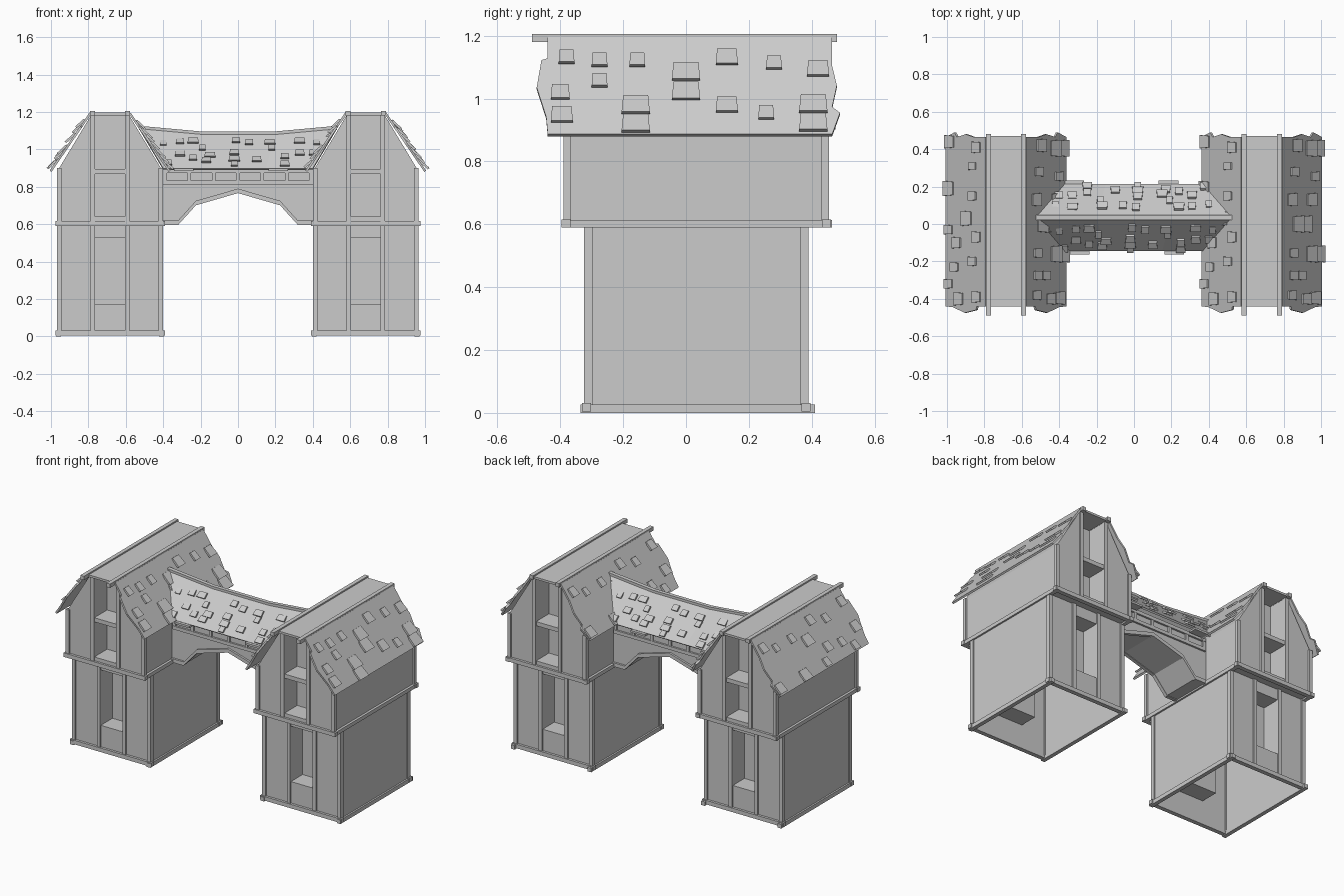
import bpy, bmesh
from mathutils import Vector as V

if "Cube" in bpy.data.objects:
    bpy.data.objects.remove(bpy.data.objects["Cube"])

GREY = (0.6, 0.6, 0.6, 1)
mat = bpy.data.materials.new("plain grey")
mat.use_nodes = True
mat.diffuse_color = GREY
mat.node_tree.nodes["Principled BSDF"].inputs["Base Color"].default_value = GREY
X, Y, Z = V((1, 0, 0)), V((0, 1, 0)), V((0, 0, 1))


def plate(bm, origin, u, v, pts, thick):
    """Extrude a polygon drawn in the u, v plane along the thick vector."""
    low = [bm.verts.new(origin + u * a + v * b) for a, b in pts]
    high = [bm.verts.new(p.co + thick) for p in low]
    bm.faces.new(low)
    bm.faces.new(high)
    for i in range(len(low)):
        j = (i + 1) % len(low)
        bm.faces.new((low[i], low[j], high[j], high[i]))


def box(bm, x0, x1, y0, y1, z0, z1):
    plate(bm, V((0, 0, z0)), X, Y, [(x0, y0), (x1, y0), (x1, y1), (x0, y1)], Z * (z1 - z0))


def bar(bm, p, q, width, height):
    """Beam in an x-z plane, centred in y on its end points."""
    p, q = V(p), V(q)
    h = Z * height
    plate(bm, p - Y * width / 2, q - p, h, [(0, -.5), (1, -.5), (1, .5), (0, .5)], Y * width)


def finish(bm, name):
    bmesh.ops.recalc_face_normals(bm, faces=bm.faces)
    me = bpy.data.meshes.new(name)
    bm.to_mesh(me)
    bm.free()
    me.materials.append(mat)
    ob = bpy.data.objects.new(name, me)
    bpy.context.scene.collection.objects.link(ob)
    return ob


def shingle(bm, centre, along, down, normal, w, h):
    """Tile tapering upward, its lower edge lifted off the roof."""
    tilt = down + normal * .22
    pts = [(-w * .44, -h / 2), (w * .44, -h / 2), (w / 2, h / 2), (-w / 2, h / 2)]
    plate(bm, centre + normal * .004, along, tilt, pts, normal * .012)


# Shingle positions: distance along the roof, fraction down the slope, width
RIGHT_TILES = [(-.38, .22, .05), (-.275, .25, .05), (-.155, .25, .05), (0, .37, .09), (0, .57, .09),
               (.13, .22, .07), (.28, .28, .05), (.42, .34, .07), (-.275, .46, .05), (-.4, .58, .06),
               (-.395, .81, .07), (-.16, .71, .09), (-.16, .9, .09), (.13, .71, .07),
               (.255, .79, .05), (.405, .7, .09), (.405, .89, .09)]
LEFT_TILES = [(.44, .88, .07), (.41, .2, .06), (.31, .3, .04), (.19, .9, .08), (.15, .3, .05),
              (.03, .45, .08), (-.03, .9, .05), (-.07, .2, .06), (-.1, .7, .06), (-.2, .3, .05),
              (-.23, .75, .05), (-.32, .9, .05), (-.39, .2, .06), (-.4, .65, .07)]
# Ragged outline of a tower roof slope
JAGGED = [(-.44, 0), (-.44, .22), (-.46, .24), (-.475, .52), (-.445, .82), (-.44, 1),
          (.465, 1), (.49, .78), (.465, .72), (.48, .5), (.465, .3), (.465, 0)]


def tower(side, cx):
    post = [-.271, -.092, .092, .271]
    # Lower storey: hollow shell with a window niche front and back
    bm = bmesh.new()
    for s in (-1, 1):
        x = cx + s * .27
        box(bm, x - .007, x + .007, -.315, .38, .01, .6)
    for face, inward in ((-.315, 1), (.38, -1)):
        def panel(x0, x1, z0, z1, near, far):
            a, b = sorted((face + inward * near, face + inward * far))
            box(bm, cx + x0, cx + x1, a, b, z0, z1)
        for s in (-1, 1):
            a, b = sorted((s * .082, s * .272))
            panel(a, b, .02, .6, 0, .012)
            a, b = sorted((s * .082, s * .09))
            panel(a, b, .16, .54, 0, .13)
        panel(-.082, .082, .02, .17, 0, .012)
        panel(-.082, .082, .53, .6, 0, .012)
        panel(-.09, .09, .16, .17, .01, .13)
        panel(-.09, .09, .53, .54, .01, .13)
        panel(-.09, .09, .16, .54, .12, .13)
    finish(bm, side + "_lower_walls")

    # Upper storey: solid gable sides around a recessed middle bay
    bm = bmesh.new()
    for s in (-1, 1):
        pts = [(s * .082, .6), (s * .272, .6), (s * .272, .9), (s * .1, 1.185), (s * .082, 1.185)]
        plate(bm, V((cx, -.38, 0)), X, Z, pts, Y * .825)
    box(bm, cx - .083, cx + .083, -.25, .315, .6, 1.185)
    for z0, z1 in ((.6, .64), (.868, .895)):
        box(bm, cx - .083, cx + .083, -.382, .447, z0, z1)
    finish(bm, side + "_upper_walls")

    # Timber posts and beams
    bm = bmesh.new()
    for x in post:
        for y0, y1 in ((-.325, -.297), (.362, .39)):
            box(bm, cx + x - .012, cx + x + .012, y0, y0 + .014 if y0 < 0 and abs(x) < .2 else y1, .02, .6)
        top = 1.185 if abs(x) < .2 else .9
        for y0, y1 in ((-.39, -.366), (.431, .455)):
            box(bm, cx + x - .012, cx + x + .012, y0, y1, .6, top)
    for y in (-.317, .382):
        box(bm, cx - .293, cx + .293, y - .014, y + .014, .005, .031)
    for y in (-.382, .447):
        box(bm, cx - .293, cx + .293, y - .014, y + .014, .59, .616)
    for s in (-1, 1):
        x = cx + s * .275
        box(bm, x - .013, x + .013, -.335, .41, 0, .026)
        box(bm, x - .013, x + .013, -.395, .465, .59, .614)
    finish(bm, side + "_timber_frame")

    # Roof slopes, shingles and flat ridge with its two edge beams
    roof, tiles, ridge = bmesh.new(), bmesh.new(), bmesh.new()
    for s in (-1, 1):
        top = V((cx + s * .1, 0, 1.19))
        down = V((s * .213, 0, -.31))
        normal = V((s * .31, 0, .213)).normalized()
        plate(roof, top, Y, down, JAGGED, normal * .012)
        for y, t, w in (RIGHT_TILES if s > 0 else LEFT_TILES):
            centre = top + down * t + Y * y + normal * .01
            shingle(tiles, centre, Y, down.normalized(), normal, w, w * .5 + .03)
        x = cx + s * .094
        box(ridge, x - .013, x + .013, -.49, .48, 1.18, 1.205)
    box(ridge, cx - .09, cx + .09, -.44, .47, 1.182, 1.196)
    finish(roof, side + "_roof")
    finish(tiles, side + "_roof_shingles")
    finish(ridge, side + "_ridge")


tower("right_tower", -.684)
tower("left_tower", .683)

# Bridge body with a faceted arch below
ARCH = [(-.41, .6), (-.32, .6), (-.225, .705), (0, .77), (.225, .705), (.32, .6), (.41, .6)]
bm = bmesh.new()
plate(bm, V((0, -.09, 0)), X, Z, ARCH + [(.41, .9), (-.41, .9)], Y * .25)
finish(bm, "bridge_walls")

# Bridge trim: arch edging, rails and short posts on both faces
bm = bmesh.new()
for y in (-.092, .162):
    for (xa, za), (xb, zb) in zip(ARCH, ARCH[1:]):
        bar(bm, (xa, y, za + .008), (xb, y, zb + .008), .022, .024)
    bar(bm, (-.4, y, .823), (.4, y, .823), .02, .022)
    bar(bm, (-.4, y, .885), (.4, y, .885), .02, .022)
    for i in range(-3, 4):
        box(bm, i * .13 - .01, i * .13 + .01, y - .008, y + .008, .83, .88)
finish(bm, "bridge_trim")

# Sagging bridge roof with its ridge beam
RIDGE = [(-.53, 1.115), (-.2, 1.085), (.2, 1.085), (.53, 1.115)]
EAVE_X = [-.4, -.15, .15, .4]
bm = bmesh.new()
for y in (-.14, .21):
    high = [bm.verts.new((x, .035, z)) for x, z in RIDGE]
    low = [bm.verts.new((x, y, .895)) for x in EAVE_X]
    for i in range(3):
        bm.faces.new((high[i], high[i + 1], low[i + 1], low[i]))
roof = finish(bm, "bridge_roof")
solid = roof.modifiers.new("thickness", "SOLIDIFY")
solid.thickness = .012
solid.offset = 0

bm = bmesh.new()
for (xa, za), (xb, zb) in zip(RIDGE, RIDGE[1:]):
    bar(bm, (xa, .035, za), (xb, .035, zb), .025, .022)
finish(bm, "bridge_ridge")

# Bridge shingles and the wide eave tiles
BRIDGE_TILES = [(-.4, .33), (-.31, .28), (-.31, .62), (-.24, .27), (-.37, .88), (-.24, .74), (-.17, .8),
                (-.15, .66), (-.19, .46), (-.01, .25), (-.02, .58), (-.02, .76), (-.02, .9), (.06, .31),
                (.1, .78), (.17, .3), (.18, .46), (.25, .7), (.25, .9), (.33, .26), (.42, .31),
                (.4, .6), (.33, .6)]
bm = bmesh.new()
for s, eave in ((-1, -.14), (1, .21)):
    top = V((0, .035, 1.088))
    down = V((0, eave - .035, -.193))
    normal = V((0, s * .193, .175)).normalized()
    for i, (x, t) in enumerate(BRIDGE_TILES):
        centre = top + down * t + X * x * -s + normal * .006
        shingle(bm, centre, X, down.normalized(), normal, .035 + .008 * (i % 4), .04)
    for x in (-.29, .215):
        x += .0 if s < 0 else -.03
        y0, y1 = sorted((eave - s * .03, eave + s * .022))
        box(bm, x - .053, x + .053, y0, y1, .884, .897)
finish(bm, "bridge_shingles")
